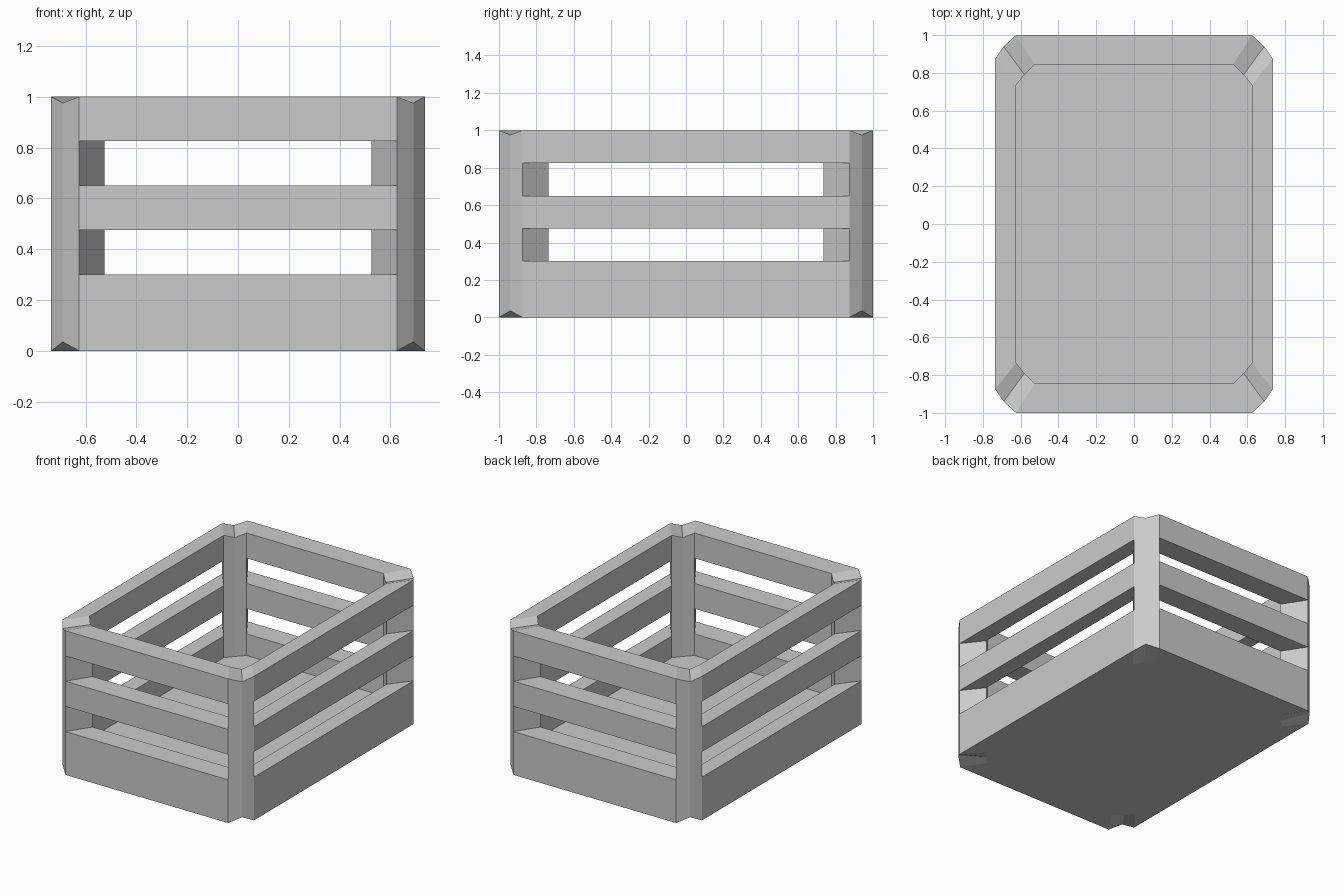
import bpy, bmesh

if "Cube" in bpy.data.objects:
    bpy.data.objects.remove(bpy.data.objects["Cube"])

LEVELS = [0, 0.3, 0.475, 0.65, 0.825, 1]
# Corner section in the +x +y quadrant: outer and inner edge (side end, middle, front end)
OUTER = [(0.735, 0.875), (0.69, 0.94), (0.625, 1.0)]
INNER = [(0.625, 0.735), (0.58, 0.79), (0.525, 0.845)]
FLOOR_TOP = 0.15


def make(name, verts, faces, recalc=True):
    mesh = bpy.data.meshes.new(name)
    mesh.from_pydata(verts, [], faces)
    if recalc:
        bm = bmesh.new()
        bm.from_mesh(mesh)
        bmesh.ops.recalc_face_normals(bm, faces=bm.faces)
        bm.to_mesh(mesh)
        bm.free()
    ob = bpy.data.objects.new(name, mesh)
    bpy.context.collection.objects.link(ob)
    return ob


# Corner posts: bent strip, notched at both ends, side faces only where a gap is
for sx in (-1, 1):
    for sy in (-1, 1):
        verts, faces = [], []
        for z in LEVELS:
            for k, (x, y) in enumerate(OUTER + INNER):
                h = z
                if k in (1, 4) and z == 1:
                    h = 0.975
                if k == 1 and z == 0:
                    h = 0.035
                verts.append((x * sx, y * sy, h))
        for i in range(len(LEVELS) - 1):
            a, b = i * 6, i * 6 + 6
            for p, q in ((0, 1), (1, 2), (3, 4), (4, 5)):
                faces.append((a + p, a + q, b + q, b + p))
            if i % 2:
                for p, q in ((0, 3), (2, 5)):
                    faces.append((a + p, a + q, b + q, b + p))
        for a in (0, 30):
            faces += [(a, a + 1, a + 4, a + 3), (a + 1, a + 2, a + 5, a + 4)]
        make("corner_post_%s_%s" % ("back" if sy > 0 else "front",
                                    "right" if sx > 0 else "left"), verts, faces)

# Slats: mitred boards running between the posts
TUBE = [(0, 1, 5, 4), (3, 2, 6, 7), (0, 3, 7, 4), (1, 2, 6, 5)]


def slat(name, outer, inner, side, along_x, z0, z1):
    (ox, oy), (ix, iy) = outer, inner
    ends = []
    for e in (-1, 1):
        if along_x:
            po, pi = (e * ox, side * oy), (e * ix, side * iy)
        else:
            po, pi = (side * ox, e * oy), (side * ix, e * iy)
        ends += [(*po, z0), (*po, z1), (*pi, z1), (*pi, z0)]
    make(name, ends, TUBE)


for n, label in enumerate(("lower", "middle", "upper")):
    z0, z1 = LEVELS[2 * n], LEVELS[2 * n + 1]
    for s, a, b in ((-1, "front", "left"), (1, "back", "right")):
        slat(label + "_slat_" + a, OUTER[2], INNER[2], s, True, z0, z1)
        slat(label + "_slat_" + b, OUTER[0], INNER[0], s, False, z0, z1)

# Floor panel filling the inside outline
ring = []
for sx, sy in ((1, 1), (-1, 1), (-1, -1), (1, -1)):
    pts = [(x * sx, y * sy) for x, y in INNER]
    ring += pts if sx * sy > 0 else pts[::-1]
n = len(ring)
make("floor_panel",
     [(x, y, 0) for x, y in ring] + [(x, y, FLOOR_TOP) for x, y in ring],
     [tuple(range(n))[::-1], tuple(range(n, 2 * n))], recalc=False)
